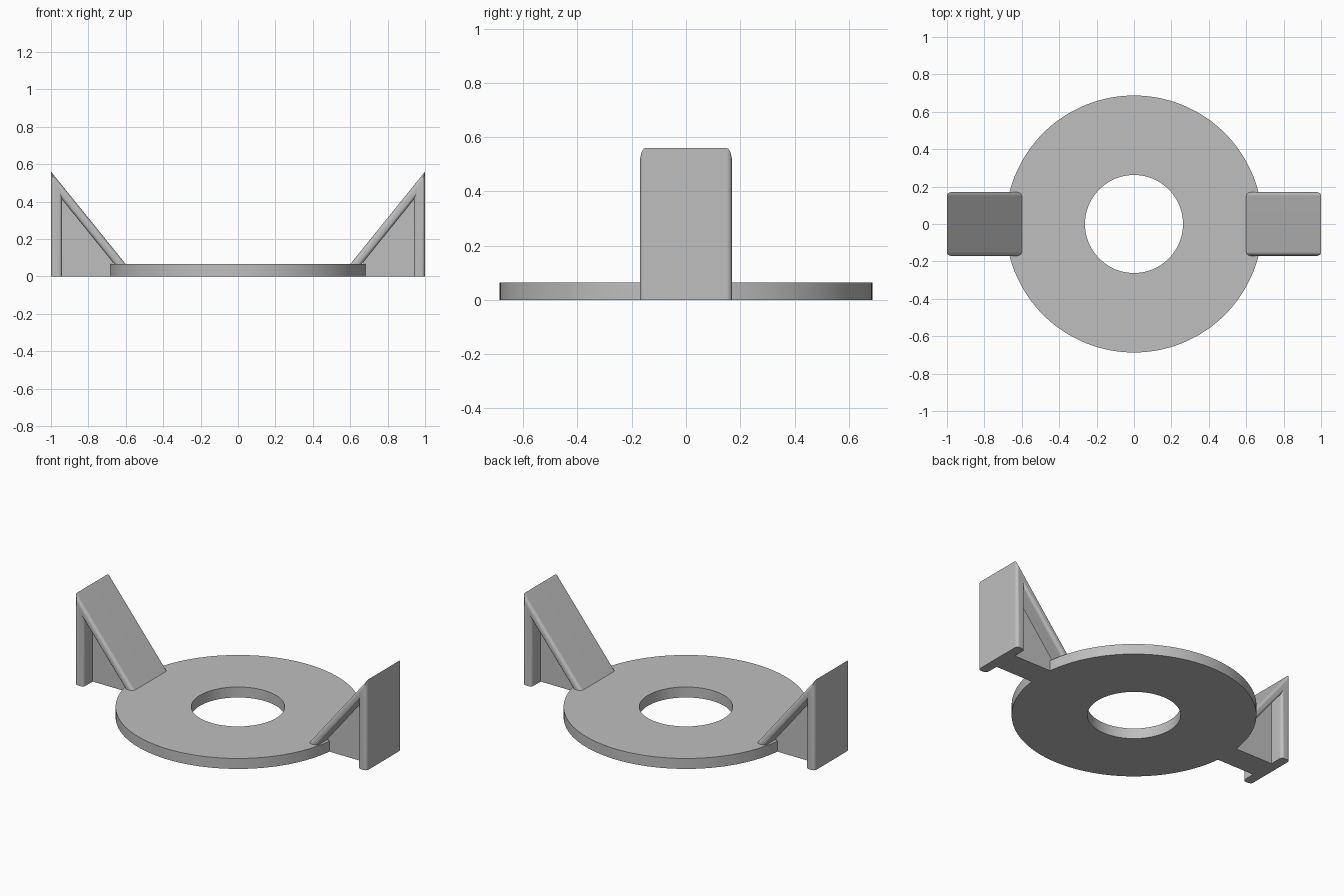
import bpy, bmesh, math

cube = bpy.data.objects.get("Cube")
if cube:
    bpy.data.objects.remove(cube, do_unlink=True)

grey = bpy.data.materials.new("plain grey")
grey.use_nodes = True
colour = (0.52, 0.52, 0.52, 1)
grey.diffuse_color = colour
grey.node_tree.nodes["Principled BSDF"].inputs["Base Color"].default_value = colour

DISC_R, HOLE_R, DISC_H = 0.687, 0.262, 0.065
HALF_W, WEB_HALF, ROUND = 0.17, 0.08, 0.02
WALL_X, TOP_Z, INNER_Z = 0.94, 0.56, 0.41
SLOPE = (TOP_Z - DISC_H) / (1 - 0.6)


def finish(bm, name, turn=0):
    bmesh.ops.recalc_face_normals(bm, faces=bm.faces)
    mesh = bpy.data.meshes.new(name)
    bm.to_mesh(mesh)
    bm.free()
    mesh.materials.append(grey)
    obj = bpy.data.objects.new(name, mesh)
    bpy.context.collection.objects.link(obj)
    obj.rotation_euler.z = turn
    bpy.ops.object.select_all(action='DESELECT')
    obj.select_set(True)
    bpy.context.view_layer.objects.active = obj
    bpy.ops.object.shade_smooth_by_angle(angle=math.radians(30))
    weighted = obj.modifiers.new("flat face normals", 'WEIGHTED_NORMAL')
    weighted.keep_sharp = True
    return obj


def extrude_profile(points, half):
    """Extrude an (x, z) outline symmetrically along y."""
    bm = bmesh.new()
    face = bm.faces.new([bm.verts.new((x, -half, z)) for x, z in points])
    result = bmesh.ops.extrude_face_region(bm, geom=[face], use_keep_orig=True)
    moved = [v for v in result["geom"] if isinstance(v, bmesh.types.BMVert)]
    bmesh.ops.translate(bm, verts=moved, vec=(0, 2 * half, 0))
    bmesh.ops.recalc_face_normals(bm, faces=bm.faces)
    return bm


# Flat ring: a rectangular section spun around z
bm = bmesh.new()
section = [bm.verts.new((x, 0, z)) for x, z in
           [(HOLE_R, 0), (DISC_R, 0), (DISC_R, DISC_H), (HOLE_R, DISC_H)]]
edges = [bm.edges.new((section[i], section[(i + 1) % 4])) for i in range(4)]
bmesh.ops.spin(bm, geom=section + edges, axis=(0, 0, 1), cent=(0, 0, 0),
               angle=2 * math.pi, steps=128, use_merge=True)
bmesh.ops.remove_doubles(bm, verts=bm.verts, dist=0.0001)
finish(bm, "ring_base")


def slope_under(x):
    return INNER_Z - (WALL_X - x) * SLOPE


# Two end brackets: wall and sloping plate with rounded rims, plus a middle web
foot = 0.03
outline = [(WALL_X, 0), (1, 0), (1, TOP_Z),
           (1 - (TOP_Z - foot) / SLOPE, foot),
           (WALL_X - (INNER_Z - foot) / SLOPE, foot), (WALL_X, INNER_Z)]
web = [(0.672, 0), (WALL_X, 0), (WALL_X, INNER_Z + 0.02),
       (0.672, slope_under(0.672) + 0.02)]

for side, turn in (("left", 0), ("right", math.pi)):
    bm = extrude_profile(outline, HALF_W)
    rims = []
    for e in bm.edges:
        a, b = e.verts
        same_side = abs(a.co.y - b.co.y) < 0.001
        level_cut = abs(a.co.z - b.co.z) < 0.001
        if same_side and not level_cut:
            rims.append(e)
    bmesh.ops.bevel(bm, geom=rims, offset=ROUND, segments=5, profile=0.5,
                    affect='EDGES')
    finish(bm, side + "_bracket", turn)
    finish(extrude_profile(web, WEB_HALF), side + "_web", turn)
